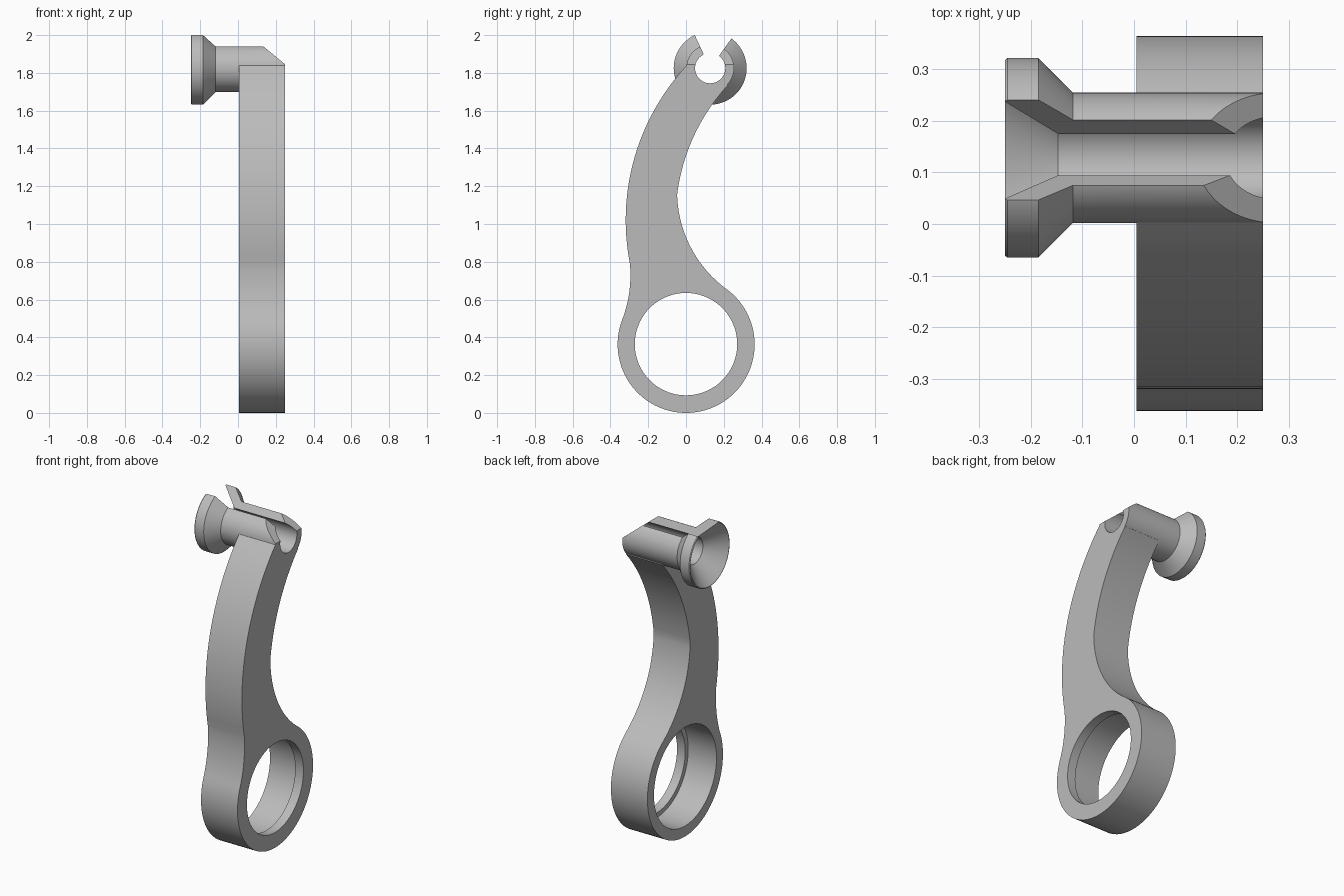
import bpy, bmesh
from math import atan2, cos, sin, pi, radians, hypot

cube = bpy.data.objects.get("Cube")
if cube:
    bpy.data.objects.remove(cube, do_unlink=True)

TUBE_Y, TUBE_Z = 0.128, 1.825
RING_Z = 0.364

grey = bpy.data.materials.new("satin grey")
grey.use_nodes = True
grey.diffuse_color = (0.5, 0.5, 0.5, 1)
grey.node_tree.nodes["Principled BSDF"].inputs["Base Color"].default_value = (0.5, 0.5, 0.5, 1)


def finish(name, bm):
    bmesh.ops.recalc_face_normals(bm, faces=bm.faces)
    mesh = bpy.data.meshes.new(name)
    bm.to_mesh(mesh)
    bm.free()
    mesh.materials.append(grey)
    obj = bpy.data.objects.new(name, mesh)
    bpy.context.collection.objects.link(obj)
    return obj


def prism(name, points, axis, lo, hi):
    """Extrude a 2D outline along the x or y axis."""
    bm = bmesh.new()
    place = (lambda t, p: (t, p[0], p[1])) if axis == "x" else (lambda t, p: (p[0], t, p[1]))
    ends = [[bm.verts.new(place(t, p)) for p in points] for t in (lo, hi)]
    for end in ends:
        bm.faces.new(end)
    n = len(points)
    for i in range(n):
        j = (i + 1) % n
        bm.faces.new((ends[0][i], ends[0][j], ends[1][j], ends[1][i]))
    return finish(name, bm)


def lathe(name, profile, cy, cz, steps=96):
    """Turn an (x, radius) profile around an axis parallel to x, with closed ends."""
    bm = bmesh.new()
    rings = [[bm.verts.new((x, cy + r * cos(2 * pi * i / steps), cz + r * sin(2 * pi * i / steps)))
              for i in range(steps)] for x, r in profile]
    for a, b in zip(rings, rings[1:]):
        for i in range(steps):
            j = (i + 1) % steps
            bm.faces.new((a[i], a[j], b[j], b[i]))
    bm.faces.new(rings[0])
    bm.faces.new(rings[-1])
    return finish(name, bm)


def arc(p, q, r, steps=24):
    """Points on the circle from p through q to r, without the last one."""
    (ax, ay), (bx, by), (cx, cy) = p, q, r
    d = 2 * (ax * (by - cy) + bx * (cy - ay) + cx * (ay - by))
    a2, b2, c2 = ax * ax + ay * ay, bx * bx + by * by, cx * cx + cy * cy
    ox = (a2 * (by - cy) + b2 * (cy - ay) + c2 * (ay - by)) / d
    oy = (a2 * (cx - bx) + b2 * (ax - cx) + c2 * (bx - ax)) / d
    rad = hypot(ax - ox, ay - oy)
    start, mid, end = (atan2(y - oy, x - ox) for x, y in (p, q, r))
    sweep = (end - start) % (2 * pi)
    if (mid - start) % (2 * pi) > sweep:
        sweep -= 2 * pi
    return [(ox + rad * cos(start + sweep * i / steps), oy + rad * sin(start + sweep * i / steps))
            for i in range(steps)]


def combine(target, tool, operation):
    mod = target.modifiers.new("cut", "BOOLEAN")
    mod.operation, mod.solver, mod.object = operation, "EXACT", tool
    bpy.context.view_layer.objects.active = target
    bpy.ops.object.modifier_apply(modifier=mod.name)
    bpy.data.objects.remove(tool, do_unlink=True)


# Curved arm flowing into the ring at its foot
top_front, waist_front, ring_front = (0.004, 1.84), (-0.297, 0.79), (-0.339, 0.49)
ring_back, waist_back, top_back = (0.207, 0.661), (-0.047, 1.155), (0.222, 1.735)
outline = (arc(top_front, (-0.251, 1.42), waist_front)
           + arc(waist_front, (-0.296, 0.68), ring_front, 12)
           + arc(ring_front, (0, 0), ring_back, 64)
           + arc(ring_back, (0.072, 0.8), waist_back)
           + arc(waist_back, (0.022, 1.42), top_back)
           + [top_back, (TUBE_Y, TUBE_Z)])
body = prism("lever_arm", outline, "x", 0.005, 0.27)

# Tube with a flared flange
tube = lathe("flanged_tube", [(-0.25, 0.189), (-0.245, 0.193), (-0.185, 0.193),
                              (-0.118, 0.126), (0.27, 0.126)], TUBE_Y, TUBE_Z)
combine(body, tube, "UNION")

# Countersunk bore through the tube
bore = lathe("bore_cutter", [(-0.28, 0.218), (-0.147, 0.08), (0.4, 0.08)], TUBE_Y, TUBE_Z)
combine(body, bore, "DIFFERENCE")

# Wedge-shaped slot along the top of the tube
wedge = [(TUBE_Y, TUBE_Z)] + [(TUBE_Y + 0.5 * sin(radians(a)), TUBE_Z + 0.5 * cos(radians(a)))
                              for a in (-25, 35.6)]
combine(body, prism("slot_cutter", wedge, "x", -0.4, 0.4), "DIFFERENCE")

# Outer side face with the sloping cut at the top
side = [(0.25, -0.2), (0.25, 1.845), (0.06, 2.001), (0.06, 2.2), (0.5, 2.2), (0.5, -0.2)]
combine(body, prism("side_cutter", side, "y", -0.8, 0.8), "DIFFERENCE")

# Ring opening: wide seat with a narrower lip on the outer side
opening = lathe("ring_cutter", [(-0.1, 0.3), (0.195, 0.3), (0.195, 0.271), (0.4, 0.271)], 0, RING_Z)
combine(body, opening, "DIFFERENCE")

# Smooth curved walls, crisp edges
bpy.ops.object.select_all(action="DESELECT")
body.select_set(True)
bpy.context.view_layer.objects.active = body
bpy.ops.object.shade_smooth_by_angle(angle=radians(25))
